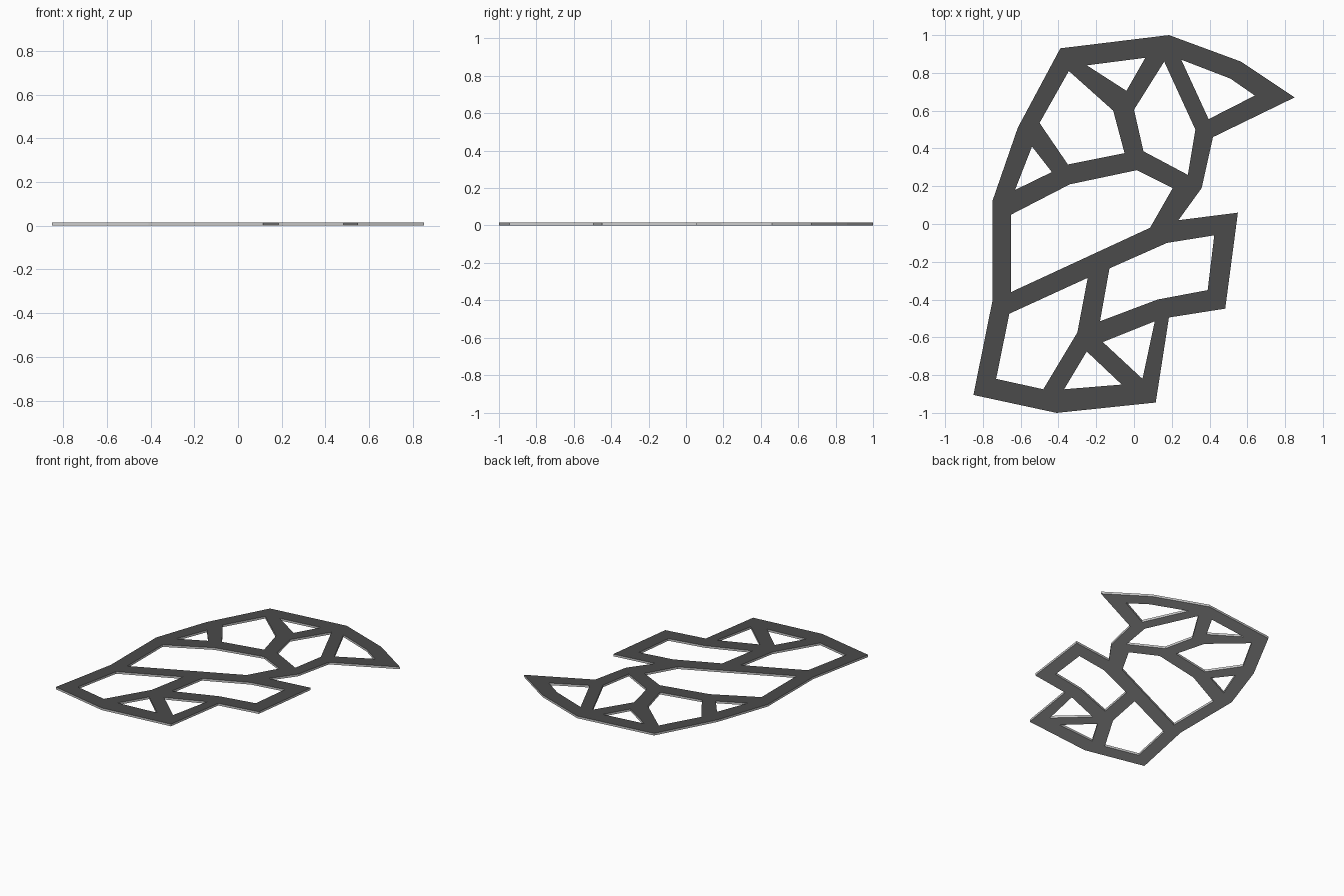
import bpy, bmesh

if "Cube" in bpy.data.objects:
    bpy.data.objects.remove(bpy.data.objects["Cube"])

THICK = 0.016

# Outer silhouette of the flat lattice
outline = [(-.39, .93), (.185, 1), (.565, .86), (.85, .67), (.418, .46), (.358, .19),
           (.235, .02), (.55, .06), (.483, -.448), (.185, -.495), (.115, -.945),
           (-.41, -1), (-.85, -.905), (-.75, -.41), (-.75, .12), (-.615, .51)]

# Openings between the struts
openings = [
    [(-.25, .84), (.06, .88), (-.04, .705)],
    [(-.345, .81), (-.11, .6), (-.05, .375), (-.35, .315), (-.5, .535)],
    [(.16, .86), (.325, .5), (.285, .26), (.05, .385), (0, .605)],
    [(.25, .87), (.51, .77), (.64, .68), (.395, .555)],
    [(-.54, .41), (-.435, .275), (-.63, .18)],
    [(-.65, .05), (-.34, .21), (.015, .285), (.205, .19), (.085, -.02), (-.65, -.36)],
    [(-.66, -.475), (-.245, -.285), (-.3, -.575), (-.48, -.875), (-.73, -.82)],
    [(-.13, -.235), (.175, -.1), (.425, -.06), (.39, -.35), (.125, -.4), (-.18, -.515)],
    [(-.165, -.625), (.11, -.515), (.045, -.82)],
    [(-.25, -.675), (-.065, -.85), (-.37, -.875)],
]

# Filled, extruded profile
curve = bpy.data.curves.new("lattice_profile", 'CURVE')
curve.dimensions = '2D'
curve.fill_mode = 'BOTH'
curve.extrude = THICK / 2
for loop in [outline] + openings:
    spline = curve.splines.new('POLY')
    spline.points.add(len(loop) - 1)
    for p, (x, y) in zip(spline.points, loop):
        p.co = (x, y, 0, 1)
    spline.use_cyclic_u = True

lattice = bpy.data.objects.new("lattice_frame", curve)
bpy.context.collection.objects.link(lattice)
bpy.context.view_layer.objects.active = lattice
lattice.select_set(True)
bpy.ops.object.convert(target='MESH')
lattice = bpy.context.object

# Plain grey walls and underside, dark top sheet
dark = bpy.data.materials.new("dark_top")
dark.diffuse_color = (0.07, 0.07, 0.07, 1)
dark.use_nodes = True
dark.node_tree.nodes["Principled BSDF"].inputs["Base Color"].default_value = dark.diffuse_color
lattice.data.materials.clear()
lattice.data.materials.append(None)
lattice.data.materials.append(dark)

# Weld the walls to the faces and rest the frame on the ground
bm = bmesh.new()
bm.from_mesh(lattice.data)
bmesh.ops.remove_doubles(bm, verts=bm.verts, dist=0.0005)
bmesh.ops.recalc_face_normals(bm, faces=bm.faces)
bmesh.ops.translate(bm, verts=bm.verts, vec=(0, 0, THICK / 2))
for f in bm.faces:
    f.smooth = False
    f.material_index = 1 if f.normal.z > 0.9 else 0
bm.to_mesh(lattice.data)
bm.free()
